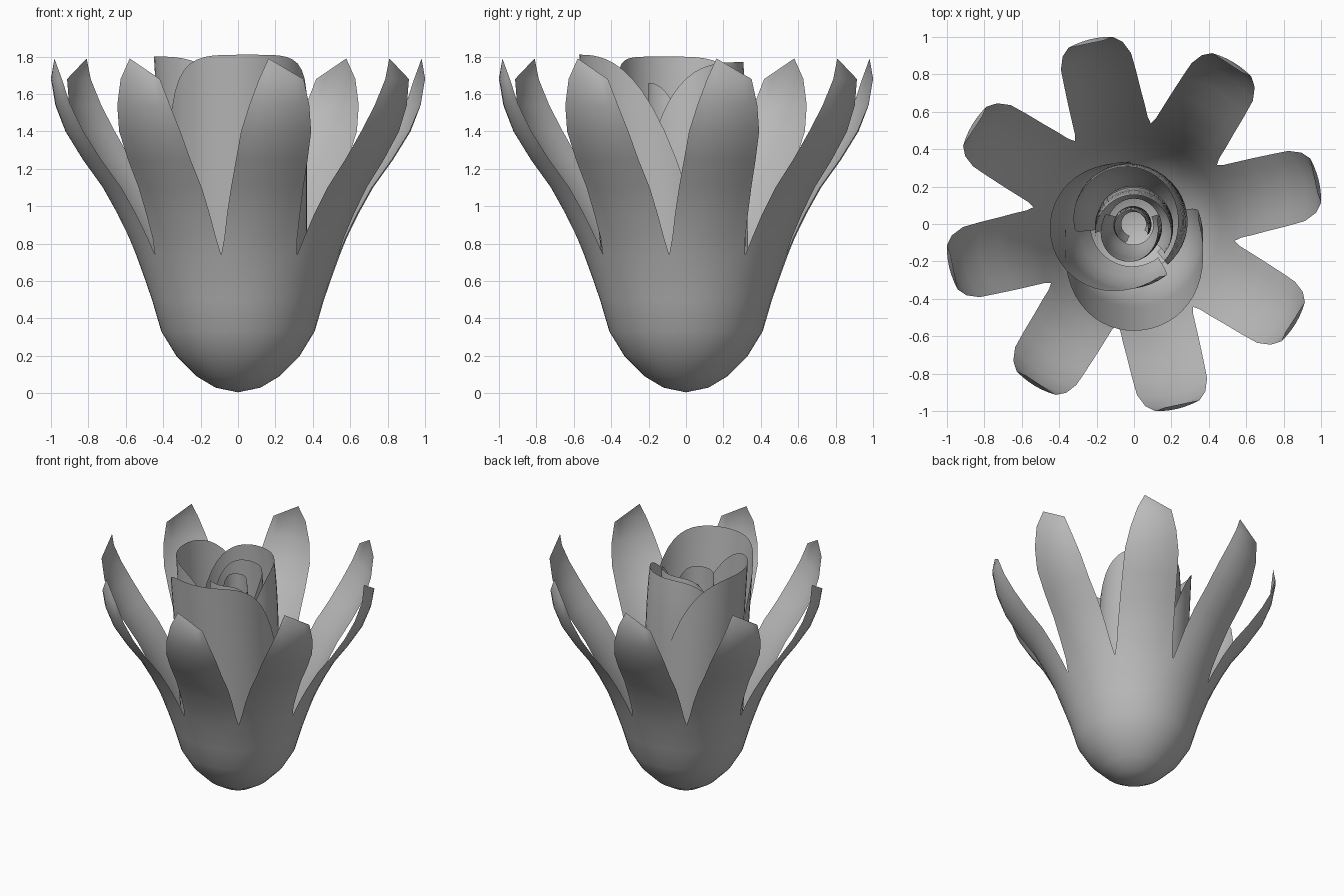
import bpy, bmesh
from math import sin, cos, radians, sqrt
from mathutils import Vector

cube = bpy.data.objects.get("Cube")
if cube:
    bpy.data.objects.remove(cube, do_unlink=True)

grey = bpy.data.materials.new("petal grey")
grey.use_nodes = True
colour = (0.5, 0.5, 0.5, 1)
grey.diffuse_color = colour
grey.node_tree.nodes["Principled BSDF"].inputs["Base Color"].default_value = colour


def finish(name, bm):
    """Weld, smooth and link a finished surface."""
    bmesh.ops.remove_doubles(bm, verts=bm.verts, dist=0.0005)
    for f in bm.faces:
        f.smooth = True
    mesh = bpy.data.meshes.new(name)
    bm.to_mesh(mesh)
    bm.free()
    mesh.materials.append(grey)
    bpy.context.collection.objects.link(bpy.data.objects.new(name, mesh))


def skin(bm, rows):
    """Join rows of points, listed from bottom to top, with faces."""
    rows = [[bm.verts.new(p) for p in row] for row in rows]
    for a, b in zip(rows, rows[1:]):
        for i in range(len(a) - 1):
            bm.faces.new((a[i], a[i + 1], b[i + 1], b[i]))
    return rows


# Outer cup: round below, opening into eight separate petals
CUP = [(0, 0.005), (0.12, 0.03), (0.22, 0.09), (0.33, 0.2), (0.41, 0.33),
       (0.46, 0.5), (0.505, 0.63), (0.545, 0.74)]
# Free petal rows: radius, height, clockwise edge, anticlockwise edge
BLADE = [(0.585, 0.83, -0.2, 0.2), (0.65, 0.96, -0.2, 0.2),
         (0.73, 1.1, -0.197, 0.2), (0.84, 1.25, -0.195, 0.198),
         (0.935, 1.4, -0.19, 0.195), (0.99, 1.54, -0.16, 0.17),
         (1.015, 1.68, -0.115, 0.13)]
N = 6
bm = bmesh.new()
for k in range(8):
    mid = radians(13 + 45 * k)
    out = Vector((cos(mid), sin(mid), 0))
    side = Vector((-sin(mid), cos(mid), 0))
    rows = []
    for r, z in CUP:
        row = []
        for i in range(N + 1):
            a = mid + radians(45 * (i / N - 0.5))
            row.append((r * cos(a), r * sin(a), z))
        rows.append(row)
    for r, z, lo, hi in BLADE:
        row = []
        for i in range(N + 1):
            s = lo + (hi - lo) * i / N
            row.append(out * (r - 1.1 * s * s) + side * s + Vector((0, 0, z)))
        rows.append(row)
    top = skin(bm, rows)[-1]
    # Off-centre pointed tip
    tip = bm.verts.new(out * 0.993 - side * 0.062 + Vector((0, 0, 1.79)))
    for i in range(N):
        bm.faces.new((top[i], top[i + 1], tip))
bmesh.ops.remove_doubles(bm, verts=bm.verts, dist=0.0005)
finish("outer_petals", bm)


def bud_petal(name, cx, cy, radius, mid, half, height, drop, taper=0.0):
    """A wrapped petal with a flat top that falls away towards both edges."""
    cols, steps, base = 28, 14, 0.15
    rows = []
    for j in range(steps + 1):
        row = []
        for i in range(cols + 1):
            u = 2 * i / cols - 1
            top = height - drop * abs(u) ** 4
            z = base + (top - base) * j / steps
            v = z / 1.8
            r = radius * sqrt(1 - max(0, 1 - z / 0.6) ** 2) * (1 - taper * v ** 6)
            a = radians(mid + half * u)
            row.append((cx * v + r * cos(a), cy * v + r * sin(a), z))
        rows.append(row)
    bm = bmesh.new()
    skin(bm, rows)
    finish(name, bm)


# Central bud: wrapped petals from the outside in
bud_petal("bud_front_petal", 0, -0.2, 0.37, -82, 103, 1.81, 0.75)
bud_petal("bud_side_petal", -0.11, -0.02, 0.34, 198, 110, 1.8, 0.6)
bud_petal("bud_back_petal", -0.04, 0.04, 0.3, 70, 120, 1.77, 0.5, 0.12)
bud_petal("bud_inner_back_petal", 0, -0.04, 0.21, 75, 115, 1.72, 0.45, 0.1)
bud_petal("bud_inner_front_petal", -0.03, -0.06, 0.16, 270, 115, 1.66, 0.4, 0.15)
bud_petal("bud_heart_petal", -0.02, -0.01, 0.1, 110, 140, 1.64, 0.4, 0.3)
